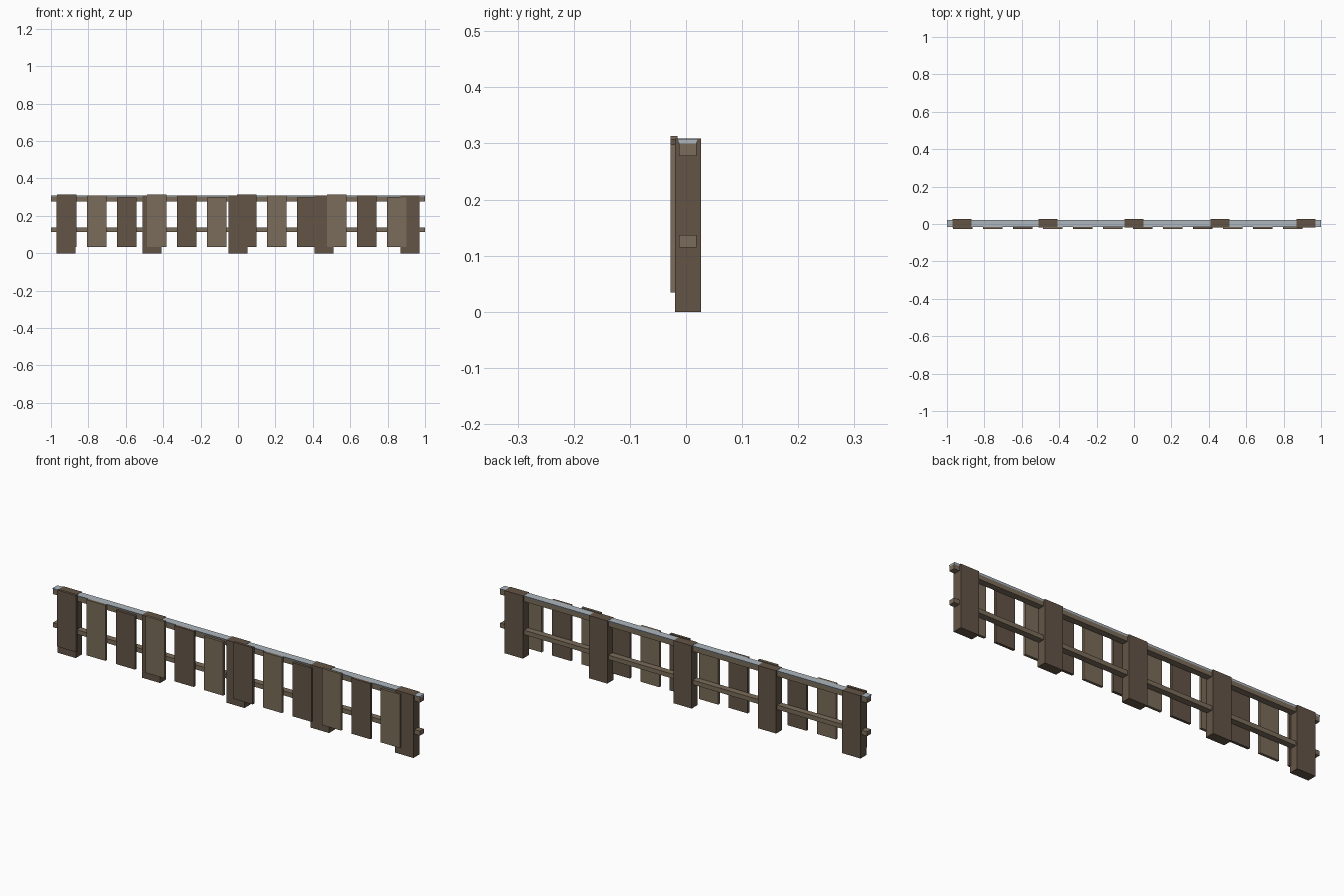
import bpy
import bmesh

if "Cube" in bpy.data.objects:
    bpy.data.objects.remove(bpy.data.objects["Cube"])


def material(name, rgb):
    m = bpy.data.materials.new(name)
    m.diffuse_color = (*rgb, 1)
    m.use_nodes = True
    m.node_tree.nodes["Principled BSDF"].inputs["Base Color"].default_value = m.diffuse_color
    return m


DARK = material("dark_wood", (0.127, 0.089, 0.061))
LIGHT = material("light_wood", (0.195, 0.15, 0.102))
FROST = material("pale_cap", (0.42, 0.47, 0.51))


def bar(name, x0, x1, profile, mat):
    """Extrude a (y, z) profile along x."""
    bm = bmesh.new()
    face = bm.faces.new([bm.verts.new((x0, y, z)) for y, z in profile])
    ext = bmesh.ops.extrude_face_region(bm, geom=[face])
    new = [g for g in ext["geom"] if isinstance(g, bmesh.types.BMVert)]
    bmesh.ops.translate(bm, verts=new, vec=(x1 - x0, 0, 0))
    bmesh.ops.recalc_face_normals(bm, faces=bm.faces)
    mesh = bpy.data.meshes.new(name)
    bm.to_mesh(mesh)
    bm.free()
    mesh.materials.append(mat)
    bpy.context.collection.objects.link(bpy.data.objects.new(name, mesh))


def box(name, x, width, y0, y1, z0, z1, mat):
    bar(name, x - width / 2, x + width / 2,
        [(y0, z0), (y1, z0), (y1, z1), (y0, z1)], mat)


# Posts
for i in range(5):
    box(f"post_{i + 1}", -0.92 + 0.46 * i, 0.1, -0.02, 0.027, 0, 0.309, DARK)

# Horizontal rails
box("lower_rail", 0, 2, -0.0125, 0.0185, 0.115, 0.137, LIGHT)
box("upper_rail", 0, 2, -0.0125, 0.0185, 0.278, 0.3, LIGHT)

# Flared cap along the upper rail
bar("rail_cap", -1, 1,
    [(-0.0125, 0.3), (0.0185, 0.3), (0.022, 0.308), (-0.016, 0.308)], FROST)

# Front slats: alternating tones, heights repeating in threes
for i in range(12):
    box(f"slat_{i + 1}", -0.915 + 0.1604 * i, 0.104, -0.028, -0.015,
        0.034, (0.313, 0.308, 0.298)[i % 3], LIGHT if i % 2 else DARK)
